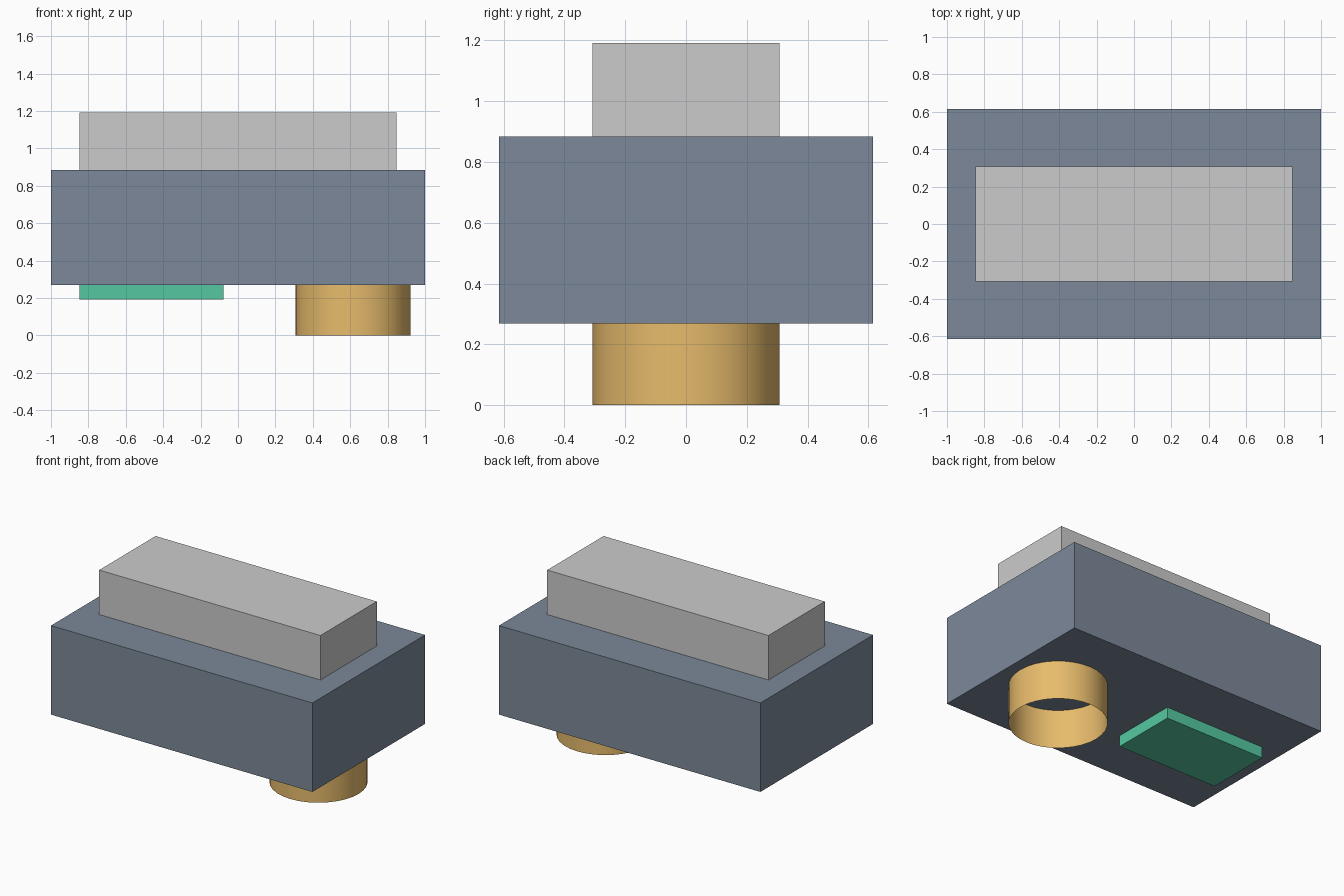
import bpy

if "Cube" in bpy.data.objects:
    bpy.data.objects.remove(bpy.data.objects["Cube"])

U = 1 / 13  # design unit: the body is 26 units long


def paint(obj, name, rgb):
    mat = bpy.data.materials.new(name)
    mat.diffuse_color = (*rgb, 1)
    mat.use_nodes = True
    mat.node_tree.nodes["Principled BSDF"].inputs["Base Color"].default_value = mat.diffuse_color
    obj.data.materials.append(mat)


def box(name, x, z, size):
    """Box centred on y, with its base at height z (in units)."""
    bpy.ops.mesh.primitive_cube_add(size=1, location=(x * U, 0, (z + size[2] / 2) * U))
    obj = bpy.context.object
    obj.name = name
    obj.scale = [s * U for s in size]
    bpy.ops.object.transform_apply(location=False, rotation=False, scale=True)
    return obj


# Main housing
body = box("body", 0, 3.5, (26, 16, 8))
paint(body, "slate", (0.2, 0.25, 0.32))

# Raised block on top
box("top_block", 0, 11.5, (22, 8, 4))

# Shallow plate under the housing
plate = box("bottom_plate", -6, 2.5, (10, 6, 1))
paint(plate, "green", (0.09, 0.58, 0.36))

# Open, thin-walled tube under the housing
bpy.ops.mesh.primitive_cylinder_add(vertices=32, radius=4 * U, depth=3.5 * U,
                                    end_fill_type='NOTHING',
                                    location=(8 * U, 0, 1.75 * U))
tube = bpy.context.object
tube.name = "bottom_tube"
bpy.ops.object.shade_smooth_by_angle()
paint(tube, "amber", (0.8, 0.5, 0.15))
